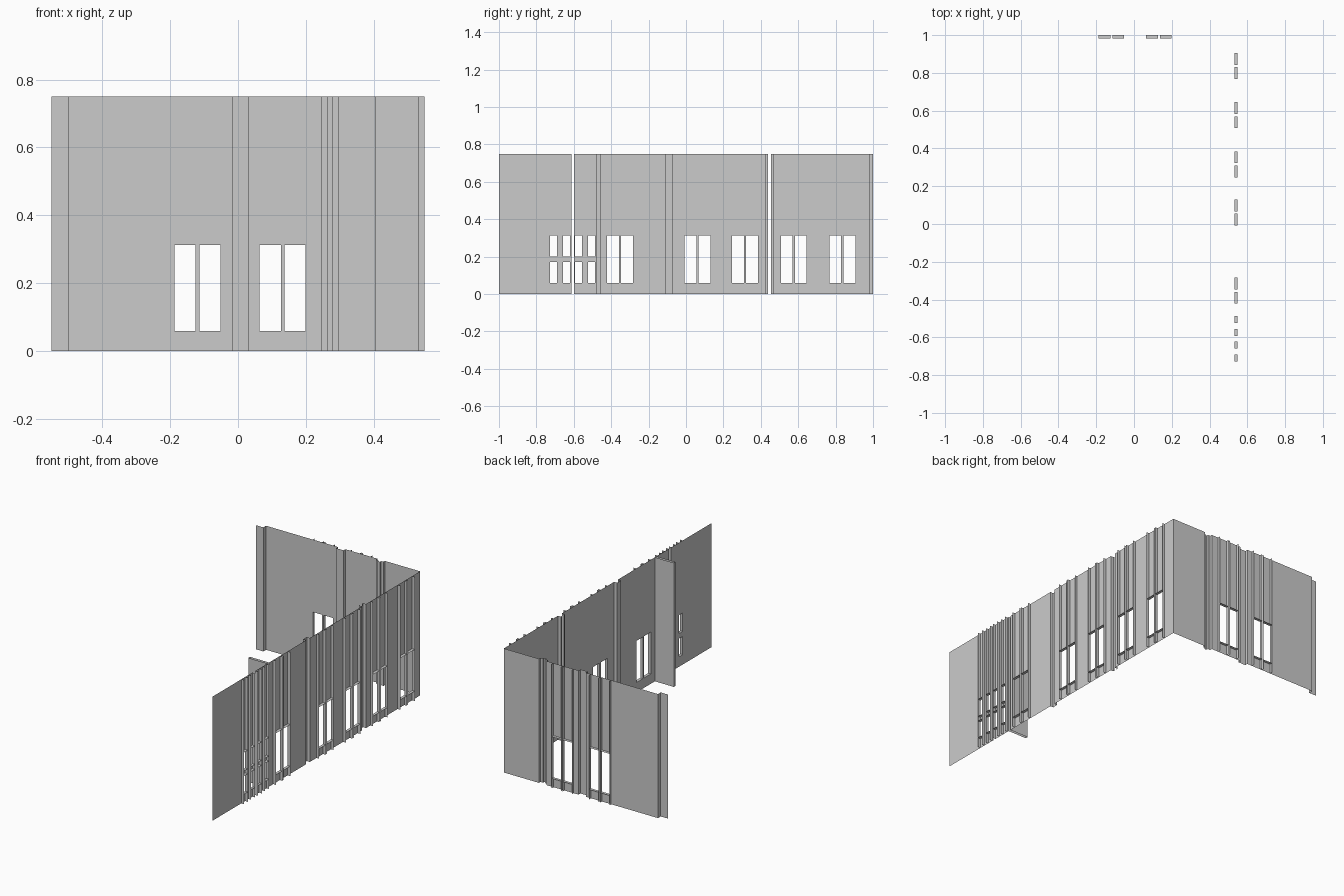
import bpy, bmesh

if "Cube" in bpy.data.objects:
    bpy.data.objects.remove(bpy.data.objects["Cube"])

H = 0.75                      # wall height
FIN = 0.018                   # depth of the window reveals
XR, YB = 0.531, 0.982         # planes of the right and back wall skins


def right(u, d, z):           # u along y, d outwards
    return (XR + d, u, z)


def back(u, d, z):            # u along x, d outwards
    return (u, YB + d, z)


def make(name, quads):
    bm = bmesh.new()
    for q in quads:
        bm.faces.new([bm.verts.new(p) for p in q])
    bmesh.ops.remove_doubles(bm, verts=bm.verts, dist=0.0003)
    me = bpy.data.meshes.new(name)
    bm.to_mesh(me)
    bm.free()
    ob = bpy.data.objects.new(name, me)
    bpy.context.collection.objects.link(ob)
    return ob


def strip(f, a, b, z0=0.0, z1=H):
    """Upright quad between two (u, depth) plan points."""
    return [f(*a, z0), f(*b, z0), f(*b, z1), f(*a, z1)]


def skin(name, f, path, windows):
    """Upright sheet following a plan path, with openings on depth 0."""
    quads = []
    for a, b in zip(path, path[1:]):
        if a[1] != 0 or b[1] != 0 or a[0] == b[0]:
            quads.append(strip(f, a, b))
            continue
        u = a[0]
        for w0, w1, zs in windows:
            if w0 < a[0] or w1 > b[0]:
                continue
            quads.append(strip(f, (u, 0), (w0, 0)))
            z = 0.0
            for z0, z1 in zs:
                quads.append(strip(f, (w0, 0), (w1, 0), z, z0))
                z = z1
            quads.append(strip(f, (w0, 0), (w1, 0), z, H))
            u = w1
        quads.append(strip(f, (u, 0), b))
    return make(name, quads)


def reveals(name, f, windows):
    """Full-height jamb fins plus sills and heads, on the outer side."""
    quads = []
    for w0, w1, zs in windows:
        for u in (w0, w1):
            quads.append(strip(f, (u, 0), (u, FIN)))
        for z in [z for pair in zs for z in pair]:
            quads.append([f(w0, 0, z), f(w1, 0, z), f(w1, FIN, z), f(w0, FIN, z)])
    return make(name, quads)


def channel(u0, u1, d):
    """Plan points of a pilaster that bulges inwards."""
    return [(u0, 0), (u0, -d), (u1, -d), (u1, 0)]


TALL = [(0.06, 0.312)]
SPLIT = [(0.06, 0.17), (0.2, 0.312)]

# right wall windows: four small divided lights, then five pairs
small = [(u, u + 0.037, SPLIT) for u in (-0.727, -0.658, -0.594, -0.524)]
pairs = []
for s in (-0.422, -0.008, 0.247, 0.507, 0.767):
    pairs += [(s, s + 0.063, TALL), (s + 0.075, s + 0.138, TALL)]
right_windows = small + pairs

# right wall skin in three stretches, separated by narrow slits
skin("right_wall_front", right, [(-1.0, 0), (-0.613, 0)], right_windows)
skin("right_wall_middle", right,
     [(-0.598, 0)]
     + channel(-0.477, -0.461, XR - 0.404)      # hollow partition
     + channel(-0.107, -0.072, 0.02)            # pilaster
     + [(0.428, 0), (0.428, -0.02), (0.438, -0.02)], right_windows)
skin("right_wall_rear", right,
     [(0.455, -0.02), (0.465, -0.02), (0.465, 0), (YB, 0)], right_windows)
reveals("right_window_reveals", right, right_windows)

# back wall with two pairs of windows, pilasters and a set-back end
back_windows = []
for s in (-0.187, 0.064):
    back_windows += [(s, s + 0.062, TALL), (s + 0.073, s + 0.135, TALL)]
skin("back_wall", back,
     [(-0.55, -0.026), (-0.5, -0.026), (-0.5, 0)]
     + channel(-0.018, 0.031, 0.018)
     + [(0.246, 0), (0.246, -0.014), (0.263, -0.014), (0.263, -0.026),
        (0.279, -0.026), (0.279, -0.014), (0.296, -0.014), (0.296, 0)]
     + [(XR, 0)], back_windows)
reveals("back_window_reveals", back, back_windows)
